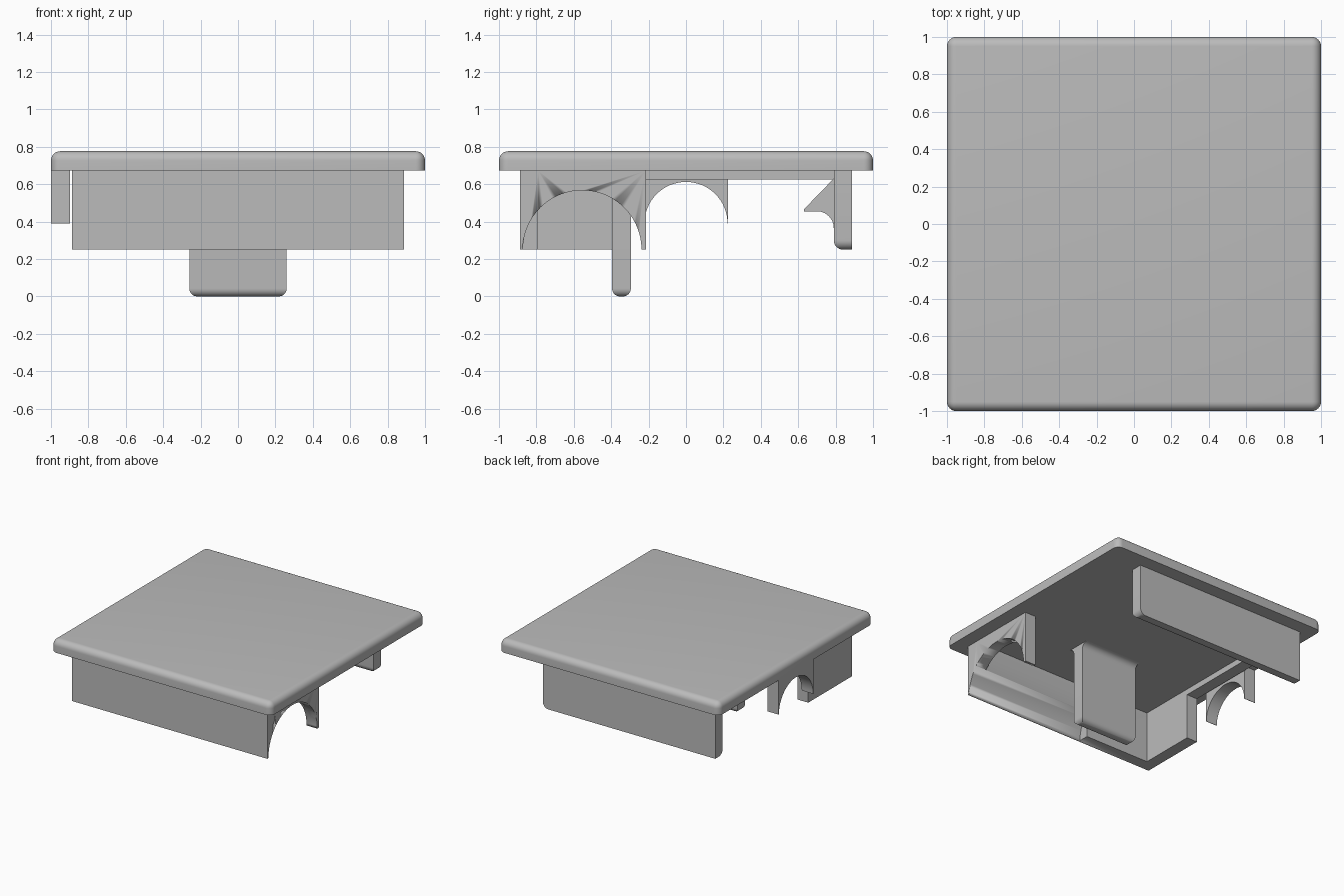
import bpy
import bmesh
from math import cos, sin, pi, radians
from mathutils import Vector

cube = bpy.data.objects.get("Cube")
if cube:
    bpy.data.objects.remove(cube, do_unlink=True)

grey = bpy.data.materials.new("plain grey")
grey.use_nodes = True
colour = (0.5, 0.5, 0.5, 1)
grey.diffuse_color = colour
grey.node_tree.nodes["Principled BSDF"].inputs["Base Color"].default_value = colour


def finish(name, bm):
    bmesh.ops.recalc_face_normals(bm, faces=bm.faces)
    mesh = bpy.data.meshes.new(name)
    bm.to_mesh(mesh)
    bm.free()
    mesh.materials.append(grey)
    obj = bpy.data.objects.new(name, mesh)
    bpy.context.collection.objects.link(obj)
    bpy.ops.object.select_all(action="DESELECT")
    obj.select_set(True)
    bpy.context.view_layer.objects.active = obj
    bpy.ops.object.shade_smooth_by_angle(angle=radians(30))
    return obj


def box(name, x, y, z, radius=0, rounded=None):
    """Box from ranges; edges whose midpoint passes the rule are rounded."""
    bm = bmesh.new()
    bmesh.ops.create_cube(bm, size=1)
    for v in bm.verts:
        v.co = Vector([r[0] if c < 0 else r[1] for c, r in zip(v.co, (x, y, z))])
    if rounded:
        edges = [e for e in bm.edges
                 if rounded((e.verts[0].co + e.verts[1].co) / 2)]
        bmesh.ops.bevel(bm, geom=edges, offset=radius, segments=8,
                        profile=0.5, affect="EDGES")
    return finish(name, bm)


def prism(name, profile, x):
    """Side profile of (y, z) points extruded along x."""
    bm = bmesh.new()
    face = bm.faces.new([bm.verts.new((x[0], y, z)) for y, z in profile])
    out = bmesh.ops.extrude_face_region(bm, geom=[face])
    moved = [g for g in out["geom"] if isinstance(g, bmesh.types.BMVert)]
    bmesh.ops.translate(bm, verts=moved, vec=(x[1] - x[0], 0, 0))
    return finish(name, bm)


def arc(cy, cz, r, start, end, steps=32):
    angles = [radians(start + (end - start) * i / steps) for i in range(steps + 1)]
    return [(cy + r * cos(a), cz + r * sin(a)) for a in angles]


TOP = 0.672      # underside of the cover
LOW = 0.25       # lower edge of the skirt
OUT, IN = 0.887, 0.79

# Cover with softened upper rim and corners
box("cover_plate", (-1, 1), (-1, 1), (TOP, 0.776), 0.05,
    lambda m: m.z > 0.75 or abs(m.x * m.y) > 0.9)

# Skirt walls
front = box("front_wall", (-OUT, OUT), (-OUT, -IN), (LOW, TOP))
right_end = box("arched_side_wall", (IN, OUT), (-IN, -0.215), (LOW, TOP))
box("short_side_wall", (-OUT, -IN), (-IN, -0.32), (LOW, TOP))
box("side_rail", (-OUT, -IN), (-0.32, IN), (0.624, TOP))
box("back_wall", (-OUT, 0.68), (IN, OUT), (LOW, TOP), 0.05,
    lambda m: m.z < LOW + 0.01 and (m.y < IN + 0.01 or m.x > 0.6))

# Round channel through the arched wall and along the front wall
cutter = prism("channel_cutter", arc(-0.555, LOW, 0.317, 0, 360, 96)[:-1], (-0.2, 1.1))
cutter.hide_render = True
for wall in (front, right_end):
    mod = wall.modifiers.new("channel", "BOOLEAN")
    mod.operation = "DIFFERENCE"
    mod.solver = "EXACT"
    mod.object = cutter
    bpy.context.view_layer.objects.active = wall
    bpy.ops.object.modifier_apply(modifier=mod.name)
bpy.data.objects.remove(cutter, do_unlink=True)

# Small arch outside the short side wall
prism("small_arch",
      [(0.225, TOP), (0.225, 0.39)] + arc(0, 0.39, 0.222, 0, 180)
      + [(-0.225, 0.39), (-0.225, TOP)], (-1, -0.897))

# Central tongue with rounded tip and fillets at its root
WIDTH = (-0.26, 0.26)
box("tongue", WIDTH, (-0.395, -0.295), (0, TOP), 0.042, lambda m: m.z < 0.01)
for name, y, side in (("tongue_fillet_back", -0.295, 1),
                      ("tongue_fillet_front", -0.395, -1)):
    curve = arc(0.05, TOP - 0.05, 0.05, 180, 90, 8)
    prism(name, [(y, TOP)] + [(y + side * d, z) for d, z in curve], WIDTH)

# Snap hook on the inside of the back wall
prism("snap_hook",
      [(IN, 0.63), (0.63, 0.465), (0.63, 0.455)]
      + arc(0.7, 0.365, 0.09, 90, 0, 12), WIDTH)
